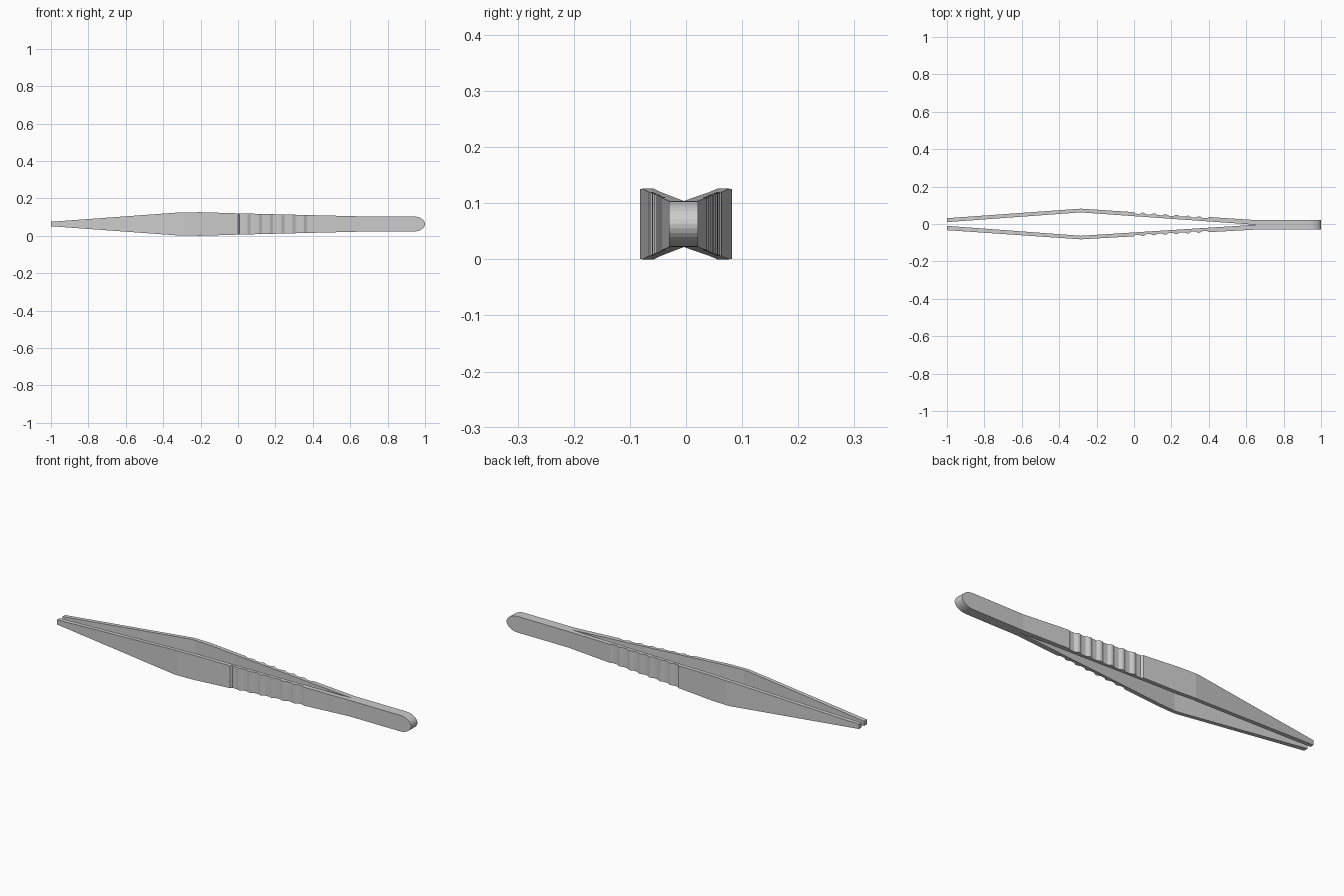
import bpy, bmesh, math

if "Cube" in bpy.data.objects:
    bpy.data.objects.remove(bpy.data.objects["Cube"])

ZC, SEAM = 0.063, -0.004
SPLIT, ROUND = 0.65, 0.935


def lerp(table, x):
    for (x0, v0), (x1, v1) in zip(table, table[1:]):
        if x <= x1:
            return v0 + (v1 - v0) * (x - x0) / (x1 - x0)
    return table[-1][1]


# side profile (half height) and plan profiles (outer and inner face of each arm)
HEIGHT = [(-1, 0.012), (-0.31, 0.062), (-0.2, 0.063), (0, 0.057), (SPLIT, 0.041), (1, 0.041)]
OUTER = {1: [(-1, 0.031), (-0.285, 0.082), (SPLIT, 0.021), (1, 0.021)],
         -1: [(-1, -0.033), (-0.285, -0.082), (SPLIT, -0.030), (1, -0.030)]}
INNER = {1: [(-1, 0.010), (-0.285, 0.062), (SPLIT, SEAM), (1, SEAM)],
         -1: [(-1, -0.010), (-0.285, -0.063), (SPLIT, SEAM), (1, SEAM)]}

# stations along the length: (x, groove depth, height factor)
stations = [(-1, 0, 1), (-0.31, 0, 1), (-0.285, 0, 1), (-0.2, 0, 1), (0, 0, 1)]
for k in range(7):  # finger grip ridges
    x = 0.008 + 0.06 * k
    stations += [(x, 0.008, 1), (x + 0.022, 0.007, 1), (x + 0.036, 0, 1), (x + 0.044, 0, 1)]
stations += [(SPLIT, 0, 1), (ROUND, 0, 1)]
for i in range(1, 9):  # rounded handle end
    a = math.pi / 2 * i / 8
    stations.append((ROUND + (1 - ROUND) * math.sin(a), 0, max(math.cos(a), 0.02)))

bm = bmesh.new()
for side in (1, -1):
    rings = []
    for x, depth, f in stations:
        h = lerp(HEIGHT, x) * f
        yo, yi = lerp(OUTER[side], x) - side * depth, lerp(INNER[side], x)
        rings.append([bm.verts.new((x, y, ZC + s * h))
                      for y, s in ((yo, -1), (yo, 1), (yi, 1), (yi, -1))])
    for (xa, _, _), a, b in zip(stations, rings, rings[1:]):
        for j in range(4):
            if j == 2 and xa >= SPLIT:  # arms are fused along the handle
                continue
            n = (j + 1) % 4
            bm.faces.new((a[j], a[n], b[n], b[j]))
    bm.faces.new(rings[0])
    bm.faces.new(rings[-1])
bmesh.ops.remove_doubles(bm, verts=bm.verts, dist=1e-5)
bmesh.ops.recalc_face_normals(bm, faces=bm.faces)

mesh = bpy.data.meshes.new("tweezers")
bm.to_mesh(mesh)
bm.free()
bpy.context.collection.objects.link(bpy.data.objects.new("tweezers", mesh))
